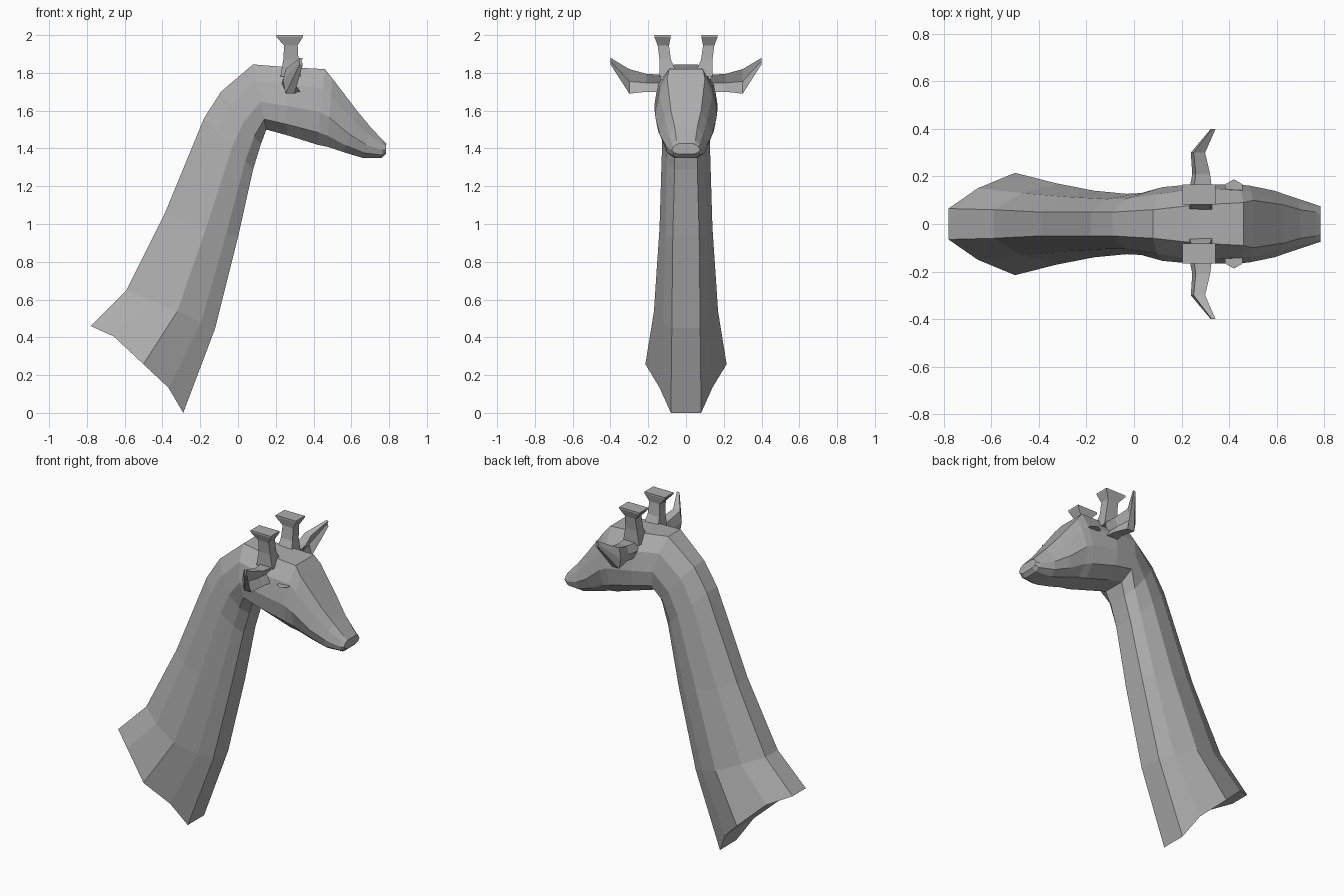
import bpy, bmesh
from mathutils import Vector
from mathutils.bvhtree import BVHTree

cube = bpy.data.objects.get("Cube")
if cube:
    bpy.data.objects.remove(cube)

grey = bpy.data.materials.new("warm_grey")
grey.use_nodes = True
COLOUR = (0.42, 0.42, 0.42, 1)
grey.diffuse_color = COLOUR
grey.node_tree.nodes["Principled BSDF"].inputs["Base Color"].default_value = COLOUR


def finish(name, bm):
    bmesh.ops.recalc_face_normals(bm, faces=bm.faces)
    mesh = bpy.data.meshes.new(name)
    bm.to_mesh(mesh)
    bm.free()
    mesh.materials.append(grey)
    obj = bpy.data.objects.new(name, mesh)
    bpy.context.collection.objects.link(obj)
    return obj


def loft(rings):
    """Skin closed rings of equal size; caps are strips across each end."""
    bm = bmesh.new()
    loops = [[bm.verts.new(p) for p in ring] for ring in rings]
    n = len(loops[0])
    for a, b in zip(loops, loops[1:]):
        for i in range(n):
            j = (i + 1) % n
            bm.faces.new((a[i], a[j], b[j], b[i]))
    for cap in (loops[0], loops[-1]):
        for i in range(n // 2 - 1):
            bm.faces.new((cap[i], cap[i + 1], cap[-i - 2], cap[-i - 1]))
    return bm


# Neck and head: each row is upper/back point, lower/front point,
# half widths from back to front, and a lift for the flared base
STEPS = (0, .25, .57, .84, 1)
SECTIONS = [
    ((-.78, .46), (-.29, .0), (.065, .15, .215, .14, .08), .06),
    ((-.59, .65), (-.12, .45), (.06, .13, .17, .12, .075), 0),
    ((-.39, 1.05), (0, .93), (.05, .115, .14, .11, .07), 0),
    ((-.18, 1.56), (.08, 1.29), (.05, .105, .127, .1, .06), 0),
    ((-.09, 1.7), (.12, 1.42), (.05, .105, .13, .11, .06), 0),
    ((.08, 1.845), (.15, 1.5), (.06, .125, .155, .145, .07), 0),
    ((.26, 1.83), (.26, 1.47), (.08, .15, .168, .155, .08), 0),
    ((.46, 1.82), (.42, 1.42), (.09, .14, .165, .145, .08), 0),
    ((.5, 1.77), (.47, 1.41), (.1, .138, .162, .135, .075), 0),
    ((.63, 1.6), (.56, 1.38), (.08, .11, .14, .115, .07), 0),
    ((.7, 1.515), (.66, 1.35), (.06, .09, .11, .1, .06), 0),
    ((.765, 1.445), (.76, 1.35), (.05, .072, .082, .075, .05), 0),
    ((.785, 1.425), (.783, 1.37), (.04, .065, .075, .065, .04), 0),
]
rings = []
for top, low, widths, lift in SECTIONS:
    half = []
    for t, w in zip(STEPS, widths):
        p = Vector(top).lerp(Vector(low), t)
        half.append(Vector((p.x, w, p.y + lift * (0 < t < 1))))
    rings.append(half + [Vector((p.x, -p.y, p.z)) for p in reversed(half)])
bm = loft(rings)
surface = BVHTree.FromBMesh(bm)
finish("neck_and_head", bm)


def box_ring(x, y, z, dx, dy):
    return [Vector((x + i * dx, y + j * dy, z))
            for i, j in ((-1, -1), (1, -1), (1, 1), (-1, 1))]


def ear_ring(x, y, low, high, d):
    """Blade section with a hollow on its forward side."""
    mid = (low + high) / 2
    return [Vector(p) for p in ((x + d, y, low), (x + d * .2, y, mid), (x + d, y, high),
                                (x - d, y, high), (x - d * 1.5, y, mid), (x - d, y, low))]


for side, label in ((1, "left"), (-1, "right")):
    def mirrored(rings):
        return [[Vector((p.x, p.y * side, p.z)) for p in r] for r in rings]

    # Flared horn
    finish(label + "_horn", loft(mirrored([
        box_ring(.28, .09, 1.78, .055, .05), box_ring(.28, .11, 1.87, .04, .03),
        box_ring(.28, .12, 1.945, .036, .03), box_ring(.273, .124, 1.99, .07, .043),
        box_ring(.273, .124, 2, .07, .043)])))

    # Ear
    finish(label + "_ear", loft(mirrored([
        ear_ring(.29, .13, 1.7, 1.79, .04), ear_ring(.29, .21, 1.7, 1.795, .03),
        ear_ring(.275, .3, 1.69, 1.82, .024), ear_ring(.335, .4, 1.845, 1.88, .008)])))

    # Eye: rim and raised centre seated on the cheek
    spot, normal, _, _ = surface.ray_cast(Vector((.42, side, 1.7)), Vector((0, -side, 0)))
    if normal.y * side < 0:
        normal = -normal
    bm = bmesh.new()
    bmesh.ops.create_circle(bm, cap_ends=True, segments=6, radius=.042)
    face = bm.faces[:]
    for thickness, depth in ((.006, .008), (.012, -.006), (.01, .008)):
        bmesh.ops.inset_region(bm, faces=face, thickness=thickness, depth=depth)
    eye = finish(label + "_eye", bm)
    eye.rotation_euler = normal.to_track_quat("Z", "Y").to_euler()
    eye.location = spot + normal * .002
